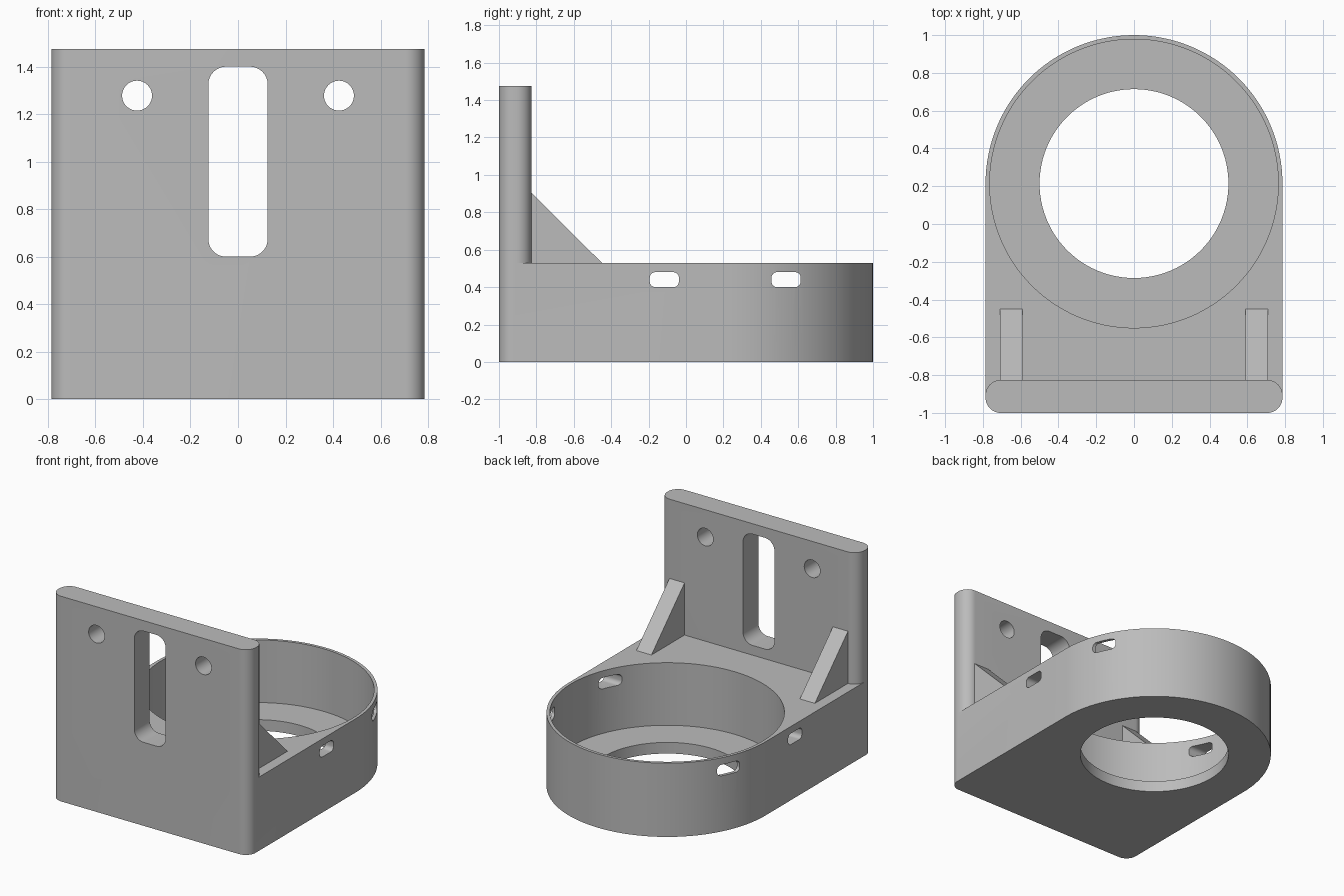
import bpy, bmesh
from math import cos, sin, pi, radians
from mathutils import Vector

cube = bpy.data.objects.get("Cube")
if cube:
    bpy.data.objects.remove(cube)

# Main dimensions
HALF_W, RING_Y, BASE_H, PLATE_H = 0.786, 0.214, 0.53, 1.475
PLATE_BACK, CORNER = -0.826, 0.08

grey = bpy.data.materials.new("light grey")
grey.use_nodes = True
grey.diffuse_color = (0.5, 0.5, 0.5, 1)
grey.node_tree.nodes["Principled BSDF"].inputs["Base Color"].default_value = (0.5, 0.5, 0.5, 1)


def arc(cx, cy, r, start, end, steps):
    angles = [radians(start + (end - start) * i / steps) for i in range(steps + 1)]
    return [(cx + r * cos(a), cy + r * sin(a)) for a in angles]


def circle(cx, cy, r, steps=96):
    return arc(cx, cy, r, 0, 360, steps)[:-1]


def rounded_rect(x0, x1, y0, y1, r, steps=12):
    return (arc(x1 - r, y1 - r, r, 0, 90, steps) + arc(x0 + r, y1 - r, r, 90, 180, steps)
            + arc(x0 + r, y0 + r, r, 180, 270, steps) + arc(x1 - r, y0 + r, r, 270, 360, steps))


def prism(name, outline, low, high, axis="z"):
    """Extrude a 2D outline along the chosen axis."""
    place = {"x": lambda u, v, w: (w, u, v),
             "y": lambda u, v, w: (u, w, v),
             "z": lambda u, v, w: (u, v, w)}[axis]
    bm = bmesh.new()
    face = bm.faces.new([bm.verts.new(place(u, v, low)) for u, v in outline])
    extruded = bmesh.ops.extrude_face_region(bm, geom=[face])["geom"]
    bmesh.ops.translate(bm, vec=Vector(place(0, 0, high - low)),
                        verts=[g for g in extruded if isinstance(g, bmesh.types.BMVert)])
    bmesh.ops.recalc_face_normals(bm, faces=bm.faces)
    mesh = bpy.data.meshes.new(name)
    bm.to_mesh(mesh)
    bm.free()
    mesh.materials.append(grey)
    obj = bpy.data.objects.new(name, mesh)
    bpy.context.collection.objects.link(obj)
    return obj


def combine(target, tool, operation):
    """Apply a boolean and discard the helper."""
    bpy.context.view_layer.objects.active = target
    mod = target.modifiers.new("boolean", "BOOLEAN")
    mod.object, mod.operation, mod.solver = tool, operation, "EXACT"
    bpy.ops.object.modifier_apply(modifier=mod.name)
    bpy.data.objects.remove(tool)


# Base block: rounded front corners, half-round back
outline = (arc(-HALF_W + CORNER, -1 + CORNER, CORNER, 180, 270, 12)
           + arc(HALF_W - CORNER, -1 + CORNER, CORNER, 270, 360, 12)
           + arc(0, RING_Y, HALF_W, 0, 180, 64))
bracket = prism("bracket_body", outline, 0, BASE_H)

# Upright mounting plate
plate = prism("mounting_plate", rounded_rect(-HALF_W, HALF_W, -1, PLATE_BACK, CORNER),
              0, PLATE_H)
combine(bracket, plate, "UNION")

# Round pocket and through hole in the floor
combine(bracket, prism("pocket", circle(0, RING_Y, 0.764, 128), 0.08, 0.8), "DIFFERENCE")
combine(bracket, prism("floor_hole", circle(0, RING_Y, 0.5), -0.2, 0.3), "DIFFERENCE")

# Tall slot and screw holes in the plate
combine(bracket, prism("plate_slot", rounded_rect(-0.125, 0.125, 0.6, 1.4, 0.075),
                       -1.2, -0.7, "y"), "DIFFERENCE")
for side in (-1, 1):
    combine(bracket, prism("screw_hole", circle(side * 0.425, 1.278, 0.063, 40),
                           -1.2, -0.7, "y"), "DIFFERENCE")

# Small tie slots through both side walls
for y in (-0.116, 0.535):
    combine(bracket, prism("tie_slot", rounded_rect(y - 0.078, y + 0.078, 0.4, 0.48, 0.03, 8),
                           -1, 1, "x"), "DIFFERENCE")

# Merge coplanar faces left by the booleans
bm = bmesh.new()
bm.from_mesh(bracket.data)
bmesh.ops.remove_doubles(bm, verts=bm.verts, dist=0.0001)
bmesh.ops.dissolve_limit(bm, angle_limit=radians(0.5), verts=bm.verts, edges=bm.edges)
bm.to_mesh(bracket.data)
bm.free()

bpy.ops.object.select_all(action="DESELECT")
bracket.select_set(True)
bpy.context.view_layer.objects.active = bracket
bpy.ops.object.shade_smooth_by_angle(angle=radians(30))

# Triangular gussets, sunk slightly into plate and base
triangle = [(PLATE_BACK - 0.02, BASE_H - 0.02), (-0.45, BASE_H - 0.02), (-0.45, BASE_H),
            (PLATE_BACK, 0.905), (PLATE_BACK - 0.02, 0.905)]
prism("left_gusset", triangle, 0.59, 0.71, "x")
prism("right_gusset", triangle, -0.71, -0.59, "x")
